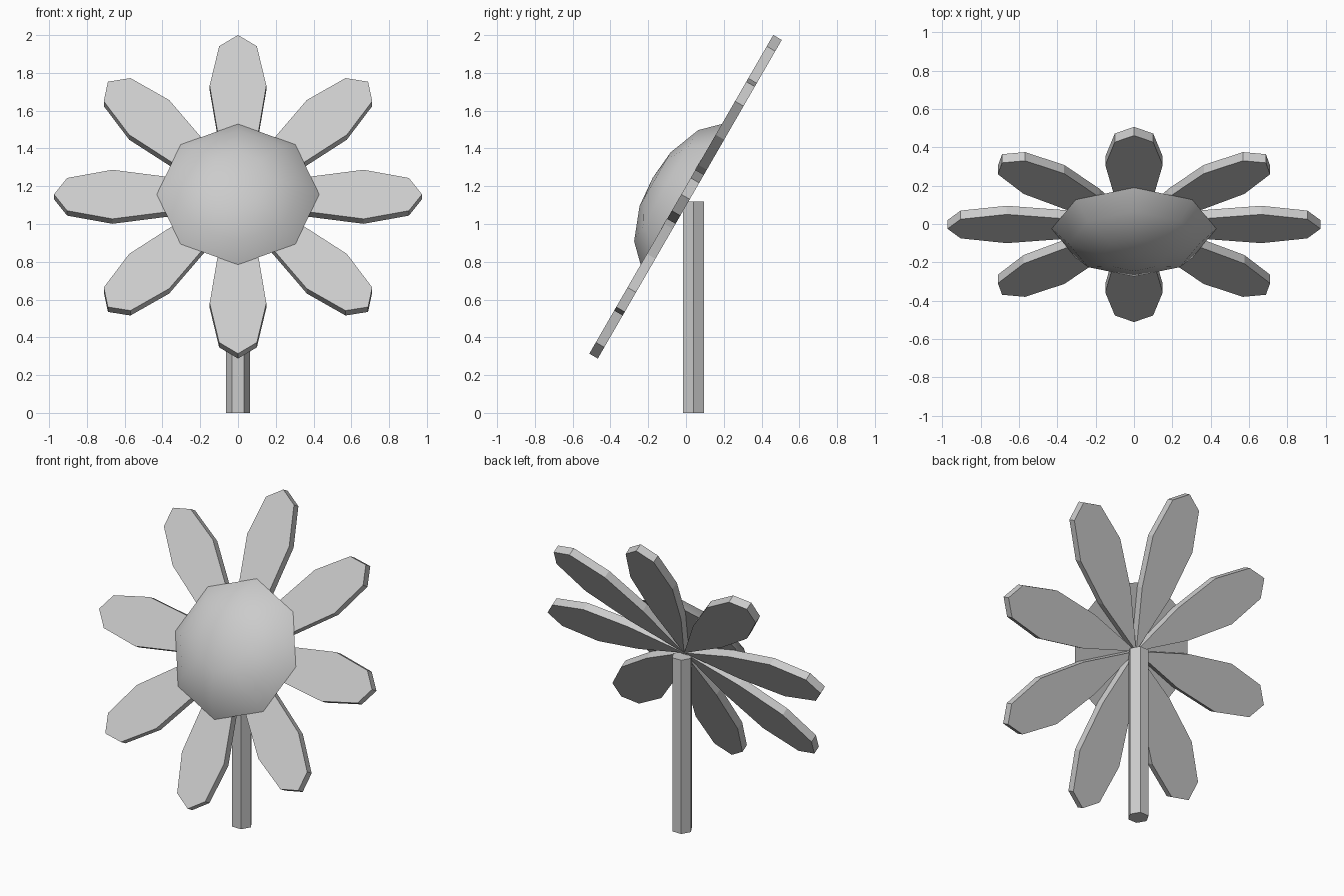
import bpy, bmesh, math
from mathutils import Matrix, Vector

cube = bpy.data.objects.get("Cube")
if cube:
    bpy.data.objects.remove(cube, do_unlink=True)

grey = bpy.data.materials.new("light_grey")
grey.use_nodes = True
grey.diffuse_color = (0.6, 0.6, 0.6, 1)
grey.node_tree.nodes["Principled BSDF"].inputs["Base Color"].default_value = grey.diffuse_color

# Flower head frame: local z points out of the bloom, local y up the bloom
HEAD = Matrix.Translation((0, -0.025, 1.157)) @ Matrix.Rotation(math.radians(60), 4, "X")
THICK = 0.052


def finish(name, bm, matrix):
    bmesh.ops.recalc_face_normals(bm, faces=bm.faces)
    bm.transform(matrix)
    mesh = bpy.data.meshes.new(name)
    bm.to_mesh(mesh)
    bm.free()
    mesh.materials.append(grey)
    obj = bpy.data.objects.new(name, mesh)
    bpy.context.collection.objects.link(obj)
    return obj


# Petals: a pointed outline, mirrored and given thickness
half = [(0.105, 0.36), (0.15, 0.665), (0.1, 0.905)]
outline = [(0, 0)] + half + [(0, 0.974)] + [(-x, y) for x, y in reversed(half)]
for i in range(8):
    bm = bmesh.new()
    face = bm.faces.new([bm.verts.new((x, y, 0)) for x, y in outline])
    new = bmesh.ops.extrude_face_region(bm, geom=[face], use_keep_orig=True)["geom"]
    verts = [v for v in new if isinstance(v, bmesh.types.BMVert)]
    bmesh.ops.translate(bm, vec=Vector((0, 0, -THICK)), verts=verts)
    finish(f"petal_{i + 1}", bm, HEAD @ Matrix.Rotation(i * math.pi / 4, 4, "Z"))

# Domed centre: eight-sided rings closed by an apex and a flat base
bm = bmesh.new()
rings = []
for r, z in [(0.43, 0), (0.34, 0.092), (0.165, 0.16)]:
    rings.append([bm.verts.new((r * math.cos(k * math.pi / 4), r * math.sin(k * math.pi / 4), z))
                  for k in range(8)])
apex = bm.verts.new((0, 0, 0.175))
bm.faces.new(rings[0])
for k in range(8):
    n = (k + 1) % 8
    for a, b in zip(rings, rings[1:]):
        bm.faces.new((a[k], a[n], b[n], b[k]))
    bm.faces.new((rings[-1][k], rings[-1][n], apex))
dome = finish("flower_centre", bm, HEAD)
bpy.ops.object.select_all(action="DESELECT")
dome.select_set(True)
bpy.context.view_layer.objects.active = dome
bpy.ops.object.shade_smooth_by_angle(angle=math.radians(60))

# Six-sided stem
bm = bmesh.new()
bmesh.ops.create_cone(bm, cap_ends=True, segments=6, radius1=0.063, radius2=0.063, depth=1.12)
widest = max(v.co.x for v in bm.verts)
turn = 0 if widest > 0.06 else math.radians(30)
finish("stem", bm, Matrix.Translation((0, 0.04, 0.56)) @ Matrix.Rotation(turn, 4, "Z"))
